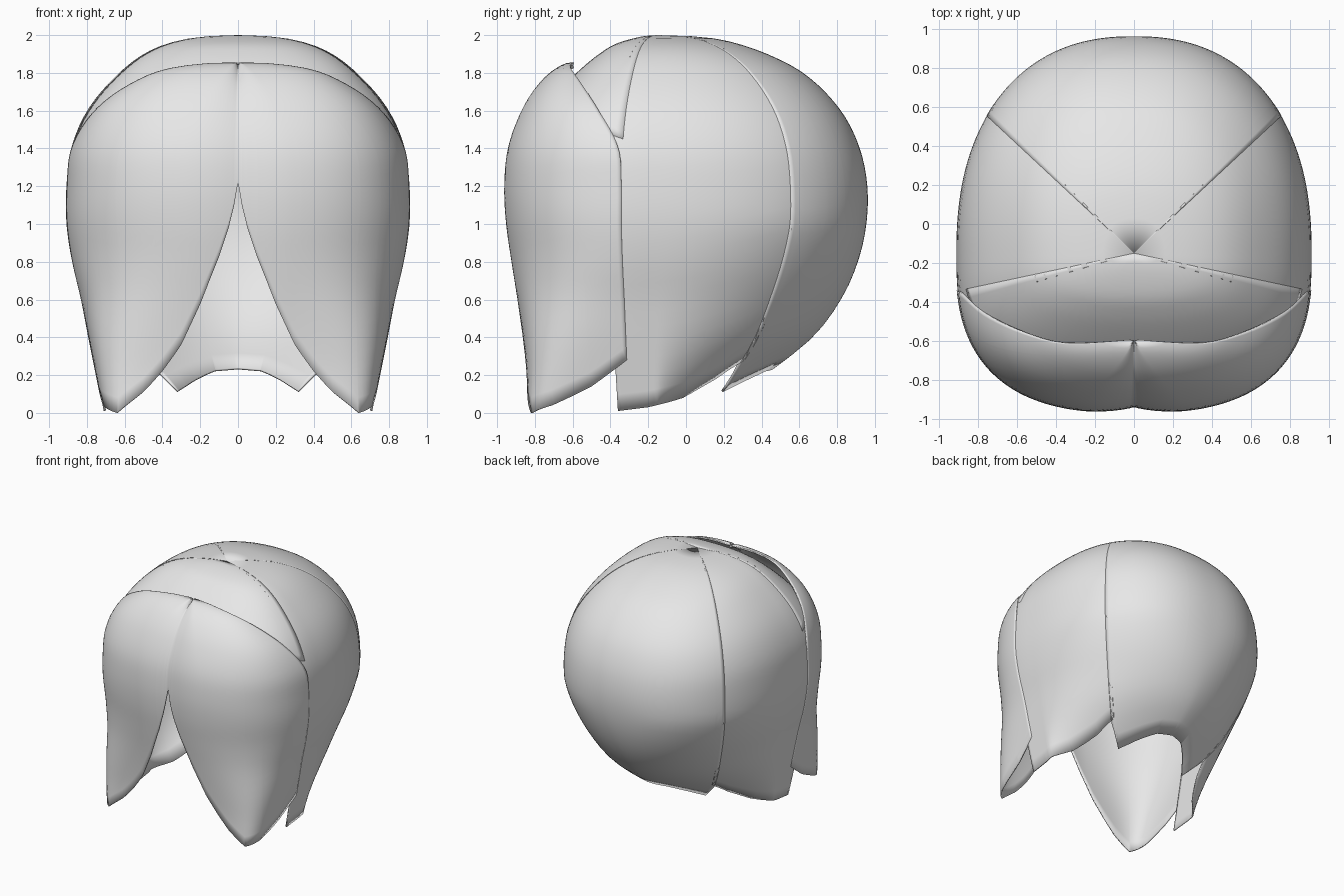
import bpy, bmesh, math

if "Cube" in bpy.data.objects:
    bpy.data.objects.remove(bpy.data.objects["Cube"])

hair = bpy.data.materials.new("light_grey")
hair.diffuse_color = (0.8, 0.8, 0.8, 1)
hair.use_nodes = True
hair.node_tree.nodes["Principled BSDF"].inputs["Base Color"].default_value = hair.diffuse_color

# Hull profile: height, front depth, back depth, half width (about y = -0.15)
HULL = [(2.0, 0, 0, 0), (1.985, .12, .28, .24), (1.95, .23, .44, .39), (1.9, .31, .58, .5),
        (1.8, .43, .77, .63), (1.6, .62, .97, .80), (1.4, .78, 1.07, .885), (1.2, .82, 1.11, .91),
        (1.0, .81, 1.105, .91), (.8, .78, 1.06, .88), (.6, .74, .97, .83),
        (.4, .71, .82, .79), (.2, .69, .57, .75), (0, .68, .3, .71)]
# Fringe profile: height, front y, centre y, half width
FRINGE = [(1.856, -.6, -.59, .02), (1.83, -.68, -.54, .36), (1.75, -.775, -.44, .57),
          (1.6, -.875, -.3, .77), (1.4, -.95, -.17, .89), (1.2, -.97, -.15, .913),
          (1.0, -.96, -.15, .913), (.8, -.93, -.15, .883), (.6, -.895, -.15, .833),
          (.4, -.865, -.15, .793), (.2, -.845, -.15, .753), (0, -.845, -.15, .715)]


def lookup(table, z):
    """Smooth interpolation of a profile, eased towards the rounded top."""
    top = table[0][0]
    us = [math.sqrt(top - r[0]) for r in table]
    u = math.sqrt(max(0, top - z))
    k = 0
    while k < len(us) - 2 and u > us[k + 1]:
        k += 1
    h = us[k + 1] - us[k]
    t = min(1, (u - us[k]) / h)

    def slope(i, c):
        a, b = max(0, i - 1), min(len(us) - 1, i + 1)
        return (table[b][c] - table[a][c]) / (us[b] - us[a])
    out = []
    for c in (1, 2, 3):
        p, q = table[k][c], table[k + 1][c]
        m, n = slope(k, c) * h, slope(k + 1, c) * h
        out.append(p * (2*t**3 - 3*t*t + 1) + m * (t**3 - 2*t*t + t)
                   + q * (3*t*t - 2*t**3) + n * (t**3 - t*t))
    return out


def ring_point(z, a, fringe, scale):
    """Point on the rounded-box cross-section at height z and angle a from the front."""
    low = max(0, 1 - z)
    if fringe:
        yf, yc, w = lookup(FRINGE, z)
        front, back = yc - yf, .1
    else:
        front, back, w = lookup(HULL, z)
        yc = -.15
    s, c = abs(math.sin(a)), math.cos(a)
    depth, n = (front, 2.7 + 8 * low**2.5) if c > 0 else (back, 2.3 - low)
    if min(w, depth) < 1e-4:
        return (0, yc, z)
    r = scale * ((s / w)**n + (abs(c) / depth)**n)**(-1 / n)
    g = max(0, 1 - math.degrees(a) / 20)**2 if fringe else 0
    r *= 1 - .035 * g
    return (r * s, yc - r * c, z - .022 * g * min(1, max(0, z - 1.3) * 2))


def hem_height(hem, deg):
    for (a, za), (b, zb) in zip(hem, hem[1:]):
        if deg <= b:
            return za + (zb - za) * (deg - a) / (b - a)
    return hem[-1][1]


def strand(name, hem, fringe=False, scale=1.0, rows=36, step=1.5):
    """Curved sheet hanging from the top down to a hem of (angle, height) points."""
    top = FRINGE[0][0] if fringe else HULL[0][0]
    a0, a1 = hem[0][0], hem[-1][0]
    count = max(2, round((a1 - a0) / step))
    degs = sorted({round(a0 + (a1 - a0) * i / count, 3) for i in range(count + 1)}
                  | {float(p[0]) for p in hem})
    bm = bmesh.new()
    cols = []
    for d in degs:
        h = hem_height(hem, d)
        col = []
        for j in range(rows + 1):
            t = j / rows
            z = top - (top - h) * t**1.6
            col.append(bm.verts.new(ring_point(z, math.radians(d), fringe, scale)))
        cols.append(col)
    for p, q in zip(cols, cols[1:]):
        for j in range(rows):
            bm.faces.new((p[j], p[j + 1], q[j + 1], q[j]))
    bmesh.ops.remove_doubles(bm, verts=bm.verts, dist=.0005)
    me = bpy.data.meshes.new(name)
    bm.to_mesh(me)
    bm.free()
    me.materials.append(hair)
    ob = bpy.data.objects.new(name, me)
    bpy.context.collection.objects.link(ob)
    # Left and right halves, with a thin inner wall
    mirror = ob.modifiers.new("mirror", 'MIRROR')
    mirror.merge_threshold = .002
    wall = ob.modifiers.new("wall", 'SOLIDIFY')
    wall.thickness = .012
    wall.offset = -1
    bpy.ops.object.select_all(action='DESELECT')
    ob.select_set(True)
    bpy.context.view_layer.objects.active = ob
    bpy.ops.object.shade_smooth_by_angle(angle=math.radians(40))
    return ob


# Crown cap in front, tucked under the fringe
strand("crown", [(0, 1.72), (40, 1.66), (78, 1.45)], rows=20, step=3)
# Parted fringe with two pointed tips
strand("fringe", [(0, 1.22), (1.6, 1.09), (3.6, .98), (7.3, .83), (15, .58), (23, .36),
                  (30, .22), (36, .11), (43.7, 0), (52, .04), (64.7, .14), (78, .28)], fringe=True)
# Side locks
strand("side_lock", [(73.5, .01), (86, .03), (102.6, .08), (121.5, .18), (135, .28)], scale=.998)
# Back of the hair
strand("back_hair", [(133, .25), (137, .11), (146, .14), (154, .17), (168, .22), (180, .23)])
